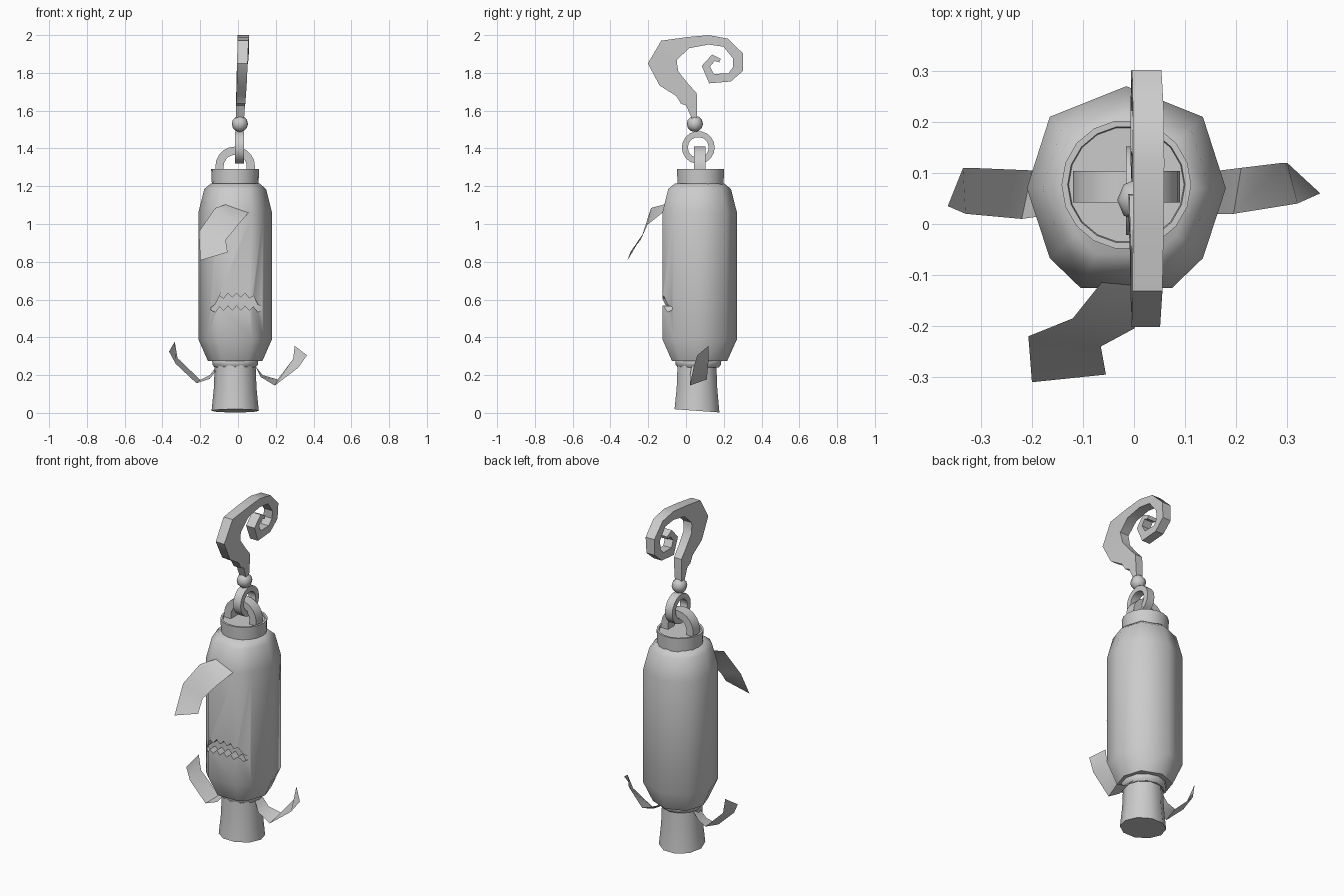
import bpy
import bmesh
from math import cos, sin, pi, radians
from mathutils import Vector

if "Cube" in bpy.data.objects:
    bpy.data.objects.remove(bpy.data.objects["Cube"], do_unlink=True)

grey = bpy.data.materials.new("plain grey")
grey.use_nodes = True
tone = (0.6, 0.6, 0.6, 1)
grey.diffuse_color = tone
grey.node_tree.nodes["Principled BSDF"].inputs["Base Color"].default_value = tone


def finish(name, bm, solid=True):
    """Turn a bmesh into a named object."""
    if solid:
        bmesh.ops.recalc_face_normals(bm, faces=bm.faces)
    mesh = bpy.data.meshes.new(name)
    bm.to_mesh(mesh)
    bm.free()
    mesh.materials.append(grey)
    obj = bpy.data.objects.new(name, mesh)
    bpy.context.collection.objects.link(obj)
    return obj


def smooth(obj, angle=50):
    bpy.ops.object.select_all(action="DESELECT")
    obj.select_set(True)
    bpy.context.view_layer.objects.active = obj
    bpy.ops.object.shade_smooth_by_angle(angle=radians(angle))


def loft(name, rings, closed=False, capped=True, solid=True, loop=True):
    """Skin a list of equal point rings; closed joins last ring to first."""
    bm = bmesh.new()
    rows = [[bm.verts.new(p) for p in ring] for ring in rings]
    n = len(rows[0])
    pairs = list(zip(rows, rows[1:])) + ([(rows[-1], rows[0])] if closed else [])
    for a, b in pairs:
        for i in range(n if loop else n - 1):
            j = (i + 1) % n
            bm.faces.new((a[i], a[j], b[j], b[i]))
    if capped and not closed:
        bm.faces.new(rows[0])
        bm.faces.new(rows[-1])
    return finish(name, bm, solid)


def circle(x, y, z, r, n, tilt=0):
    turns = [2 * pi * i / n for i in range(n)]
    return [(x + r * cos(t), y + r * sin(t), z - tilt * sin(t)) for t in turns]


def band(centre, radius, half_thick, half_wide, t):
    """Square cross-section of an arch or ring lying in a vertical plane."""
    out = []
    for dr, w in ((-1, -1), (1, -1), (1, 1), (-1, 1)):
        r = radius + dr * half_thick
        out.append((r * cos(t), w * half_wide, r * sin(t)))
    return [Vector(centre) + Vector(p) for p in out]


CX, CY = -0.015, 0.07

# Bag body: eight-sided plan with a flattened front
plan = [(0.195, 0), (0.15, 0.14), (0, 0.2), (-0.15, 0.14), (-0.195, 0),
        (-0.15, -0.137), (-0.09, -0.195), (0.09, -0.195), (0.15, -0.137)]
profile = [(0.275, 0.74), (0.39, 1), (1.06, 1), (1.185, 0.84), (1.215, 0.66)]
body = loft("bag_body", [[(CX + s * x, CY + s * y, z) for x, y in plan]
                         for z, s in profile])

# Jagged frowning mouth cut into the front
top, low = [], []
for i in range(13):
    u = i / 6 - 1
    bite = 0.012 * (-1) ** i
    x = -0.008 + 0.135 * u
    top.append((x, 0.622 - 0.075 * u ** 4 + bite))
    low.append((x, 0.557 - 0.025 * u ** 4 + bite))
outline = top + low[::-1]
cutter = loft("mouth_cutter", [[(x, y, z) for x, z in outline] for y in (-0.2, -0.075)])
cutter.hide_render = True
cut = body.modifiers.new("mouth", "BOOLEAN")
cut.operation = "DIFFERENCE"
cut.solver = "EXACT"
cut.object = cutter
bpy.context.view_layer.objects.active = body
bpy.ops.object.modifier_apply(modifier="mouth")
bpy.data.objects.remove(cutter, do_unlink=True)
smooth(body)

# Collar with a shallow lip
smooth(loft("top_collar", [circle(CX, 0.077, z, r, 18) for z, r in
            ((1.18, 0.122), (1.29, 0.127), (1.29, 0.115), (1.28, 0.113))]), 40)

# Gathered neck, tied cord and flared skirt below the bag
smooth(loft("tie_cord", [circle(CX, 0.065, z, r, 12) for z, r in
            ((0.24, 0.108), (0.255, 0.12), (0.275, 0.122), (0.29, 0.11))]))
smooth(loft("bottom_skirt", [circle(CX, 0.058, z, r, 10, t) for z, r, t in
            ((0.011, 0.125, 0.009), (0.13, 0.113, 0), (0.26, 0.108, 0))]))

# Handle arch on the collar
arch = [band((CX, 0.073, 1.305), 0.083, 0.022, 0.031, pi * i / 10) for i in range(11)]
foot = [[p - Vector((0, 0, 0.03)) for p in arch[k]] for k in (0, -1)]
smooth(loft("handle_arch", [foot[0]] + arch + [foot[1]]), 40)

# Link ring, turned across the arch
ring = [band((0, 0, 0), 0.071, 0.016, 0.024, 2 * pi * i / 18) for i in range(18)]
smooth(loft("link_ring", [[(0.008 + p.y, 0.065 + p.x, 1.405 + p.z) for p in s]
                          for s in ring], closed=True), 40)

# Bead between ring and hook
bm = bmesh.new()
bmesh.ops.create_uvsphere(bm, u_segments=8, v_segments=6, radius=0.043)
bmesh.ops.translate(bm, vec=(0.01, 0.047, 1.53), verts=bm.verts)
smooth(finish("bead", bm))

# Curled hook: centre line (y, z) with half width
spine = [(0.045, 1.56, 0.014), (0.03, 1.635, 0.03), (0.015, 1.665, 0.05),
         (-0.02, 1.71, 0.045), (-0.09, 1.77, 0.062), (-0.125, 1.85, 0.077),
         (-0.09, 1.92, 0.065), (0.01, 1.96, 0.03), (0.12, 1.975, 0.025),
         (0.21, 1.96, 0.024), (0.275, 1.89, 0.03), (0.275, 1.82, 0.028),
         (0.23, 1.775, 0.022), (0.135, 1.77, 0.028), (0.105, 1.835, 0.022),
         (0.145, 1.88, 0.018), (0.18, 1.865, 0.01)]
sections = []
for i, (y, z, w) in enumerate(spine):
    before, after = spine[max(i - 1, 0)], spine[min(i + 1, len(spine) - 1)]
    side = Vector((0, after[1] - before[1], before[0] - after[0])).normalized() * w
    lean = (z - 1.56) / 0.44
    mid = Vector((0.01 + 0.02 * lean, y, z))
    wide = Vector((0.022 + 0.009 * lean, 0, 0))
    sections.append([mid - side - wide, mid + side - wide, mid + side + wide, mid - side + wide])
smooth(loft("curled_hook", sections), 35)


def ribbon(name, one_edge, other_edge):
    """Thin cloth strip between two edges."""
    smooth(loft(name, list(zip(one_edge, other_edge)), capped=False, solid=False, loop=False))


# Loose cloth ends
ribbon("left_tie_end",
       [(0.09, 0.03, 0.25), (0.12, 0.02, 0.19), (0.195, 0.02, 0.145),
        (0.32, 0.04, 0.24), (0.365, 0.06, 0.305)],
       [(0.08, 0.1, 0.26), (0.13, 0.1, 0.2), (0.21, 0.11, 0.177),
        (0.292, 0.12, 0.285), (0.3, 0.12, 0.355)])
ribbon("right_tie_end",
       [(-0.11, 0.03, 0.23), (-0.15, 0.02, 0.18), (-0.22, 0.01, 0.157),
        (-0.33, 0.02, 0.26), (-0.365, 0.035, 0.325)],
       [(-0.11, 0.1, 0.25), (-0.15, 0.1, 0.2), (-0.2, 0.105, 0.175),
        (-0.32, 0.11, 0.29), (-0.335, 0.11, 0.377)])
ribbon("front_cloth_flap",
       [(-0.06, -0.11, 1.105), (-0.12, -0.185, 1.085), (-0.207, -0.22, 0.96),
        (-0.2, -0.31, 0.807)],
       [(0.06, -0.118, 1.065), (0, -0.205, 0.995), (-0.065, -0.24, 0.915),
        (-0.055, -0.295, 0.85)])
